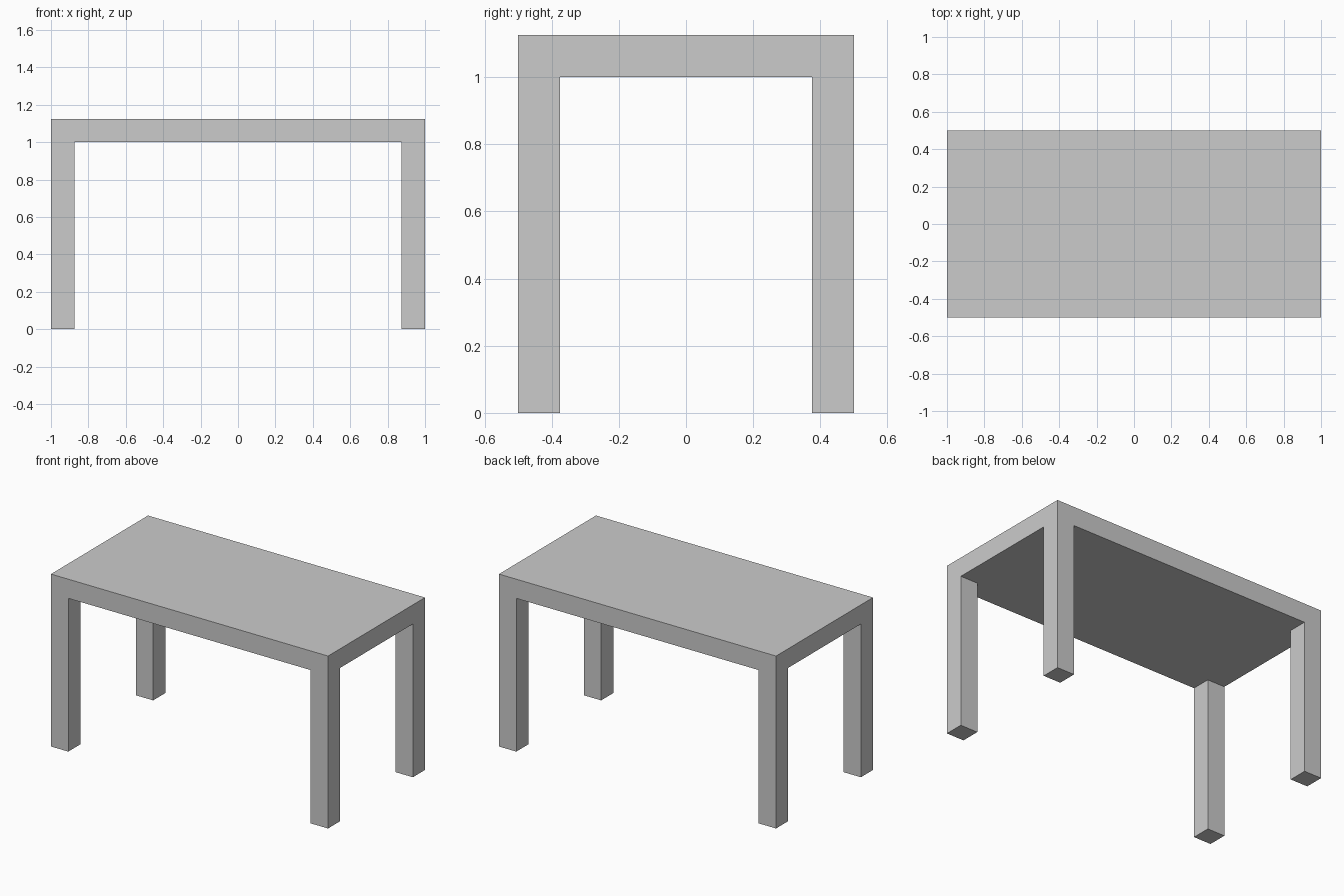
import bpy, bmesh
from mathutils import Vector

if "Cube" in bpy.data.objects:
    bpy.data.objects.remove(bpy.data.objects["Cube"])

LENGTH, DEPTH, THICK, LEG, LEG_H = 2.0, 1.0, 0.125, 0.125, 1.0

bm = bmesh.new()

# Tabletop slab
bmesh.ops.create_cube(bm, size=1.0)
bmesh.ops.scale(bm, vec=(LENGTH, DEPTH, THICK), verts=bm.verts)
bmesh.ops.translate(bm, vec=(0, 0, LEG_H + THICK / 2), verts=bm.verts)

# Loop cuts that mark the leg footprints
for axis, half in ((Vector((1, 0, 0)), LENGTH / 2), (Vector((0, 1, 0)), DEPTH / 2)):
    for side in (-1, 1):
        bmesh.ops.bisect_plane(bm, geom=bm.verts[:] + bm.edges[:] + bm.faces[:],
                               plane_co=axis * side * (half - LEG), plane_no=axis)

# Legs extruded from the four underside corners
bm.normal_update()
corners = []
for f in bm.faces:
    c = f.calc_center_median()
    if f.normal.z < -0.9 and abs(c.x) > LENGTH / 2 - LEG and abs(c.y) > DEPTH / 2 - LEG:
        corners.append(f)
feet = bmesh.ops.extrude_discrete_faces(bm, faces=corners)["faces"]
bmesh.ops.translate(bm, vec=(0, 0, -LEG_H), verts=list({v for f in feet for v in f.verts}))
bmesh.ops.recalc_face_normals(bm, faces=bm.faces)

mesh = bpy.data.meshes.new("table")
bm.to_mesh(mesh)
bm.free()
bpy.context.collection.objects.link(bpy.data.objects.new("table", mesh))
